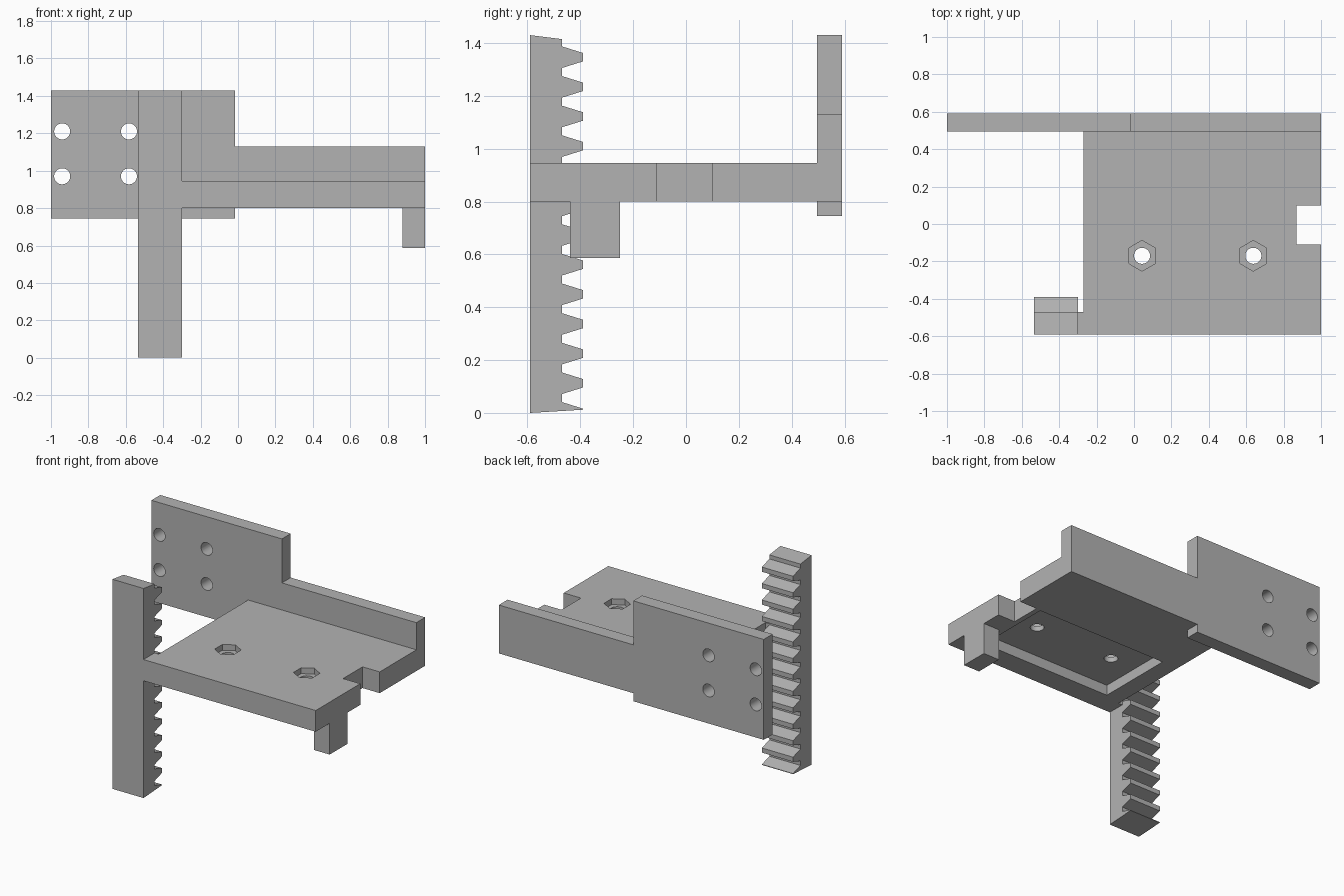
import bpy, bmesh, math
from mathutils import Vector

cube = bpy.data.objects.get("Cube")
if cube:
    bpy.data.objects.remove(cube, do_unlink=True)

grey = bpy.data.materials.new("plain grey")
grey.use_nodes = True
colour = (0.45, 0.45, 0.45, 1)
grey.diffuse_color = colour
grey.node_tree.nodes["Principled BSDF"].inputs["Base Color"].default_value = colour

# Map a 2D profile and a depth to 3D, by extrusion axis
PLACE = {
    "x": lambda a, b, d: (d, a, b),
    "y": lambda a, b, d: (a, d, b),
    "z": lambda a, b, d: (a, b, d),
}


def prism(name, profile, axis, start, end):
    """Extrude a closed profile along an axis."""
    bm = bmesh.new()
    place = PLACE[axis]
    face = bm.faces.new([bm.verts.new(place(a, b, start)) for a, b in profile])
    new = bmesh.ops.extrude_face_region(bm, geom=[face])["geom"]
    shift = Vector(place(0, 0, end - start))
    bmesh.ops.translate(bm, verts=[v for v in new if isinstance(v, bmesh.types.BMVert)], vec=shift)
    bmesh.ops.recalc_face_normals(bm, faces=bm.faces)
    mesh = bpy.data.meshes.new(name)
    bm.to_mesh(mesh)
    bm.free()
    mesh.materials.append(grey)
    obj = bpy.data.objects.new(name, mesh)
    bpy.context.collection.objects.link(obj)
    return obj


def rect(a0, a1, b0, b1):
    return [(a0, b0), (a1, b0), (a1, b1), (a0, b1)]


def ring(a, b, radius, sides):
    """Regular polygon with a corner pointing along the second axis."""
    angles = [math.pi / 2 + math.tau * i / sides for i in range(sides)]
    return [(a + radius * math.cos(t), b + radius * math.sin(t)) for t in angles]


def cut(target, cutter):
    cutter.hide_render = True
    cutter.hide_viewport = True
    cutter.display_type = "WIRE"
    mod = target.modifiers.new(cutter.name, "BOOLEAN")
    mod.operation = "DIFFERENCE"
    mod.solver = "EXACT"
    mod.object = cutter


def apply_cuts(target):
    """Bake the cuts and drop the cutters."""
    cutters = [m.object for m in target.modifiers]
    for c in cutters:
        c.hide_viewport = False
    bpy.context.view_layer.update()
    graph = bpy.context.evaluated_depsgraph_get()
    mesh = bpy.data.meshes.new_from_object(target.evaluated_get(graph))
    target.modifiers.clear()
    target.data = mesh
    for c in cutters:
        bpy.data.objects.remove(c, do_unlink=True)
    bpy.context.view_layer.objects.active = target
    target.select_set(True)
    bpy.ops.object.shade_smooth_by_angle(angle=math.radians(30))
    target.select_set(False)


FRONT, ROOT, TIP = -0.59, -0.47, -0.39
BOTTOM, TOP = 0.80, 0.945
WALL = 0.495
HOLE = 0.043

# Toothed rack
teeth = [(FRONT, 0), (TIP, 0.012), (TIP, 0.016), (ROOT, 0.041)]
for i in range(1, 13):
    z = i * 0.1122
    teeth += [(ROOT, z - 0.041), (TIP, z - 0.016), (TIP, z + 0.016), (ROOT, z + 0.041)]
teeth += [(ROOT, 1.415), (FRONT, 1.43)]
prism("toothed_rack", teeth, "x", -0.535, -0.30)

# Base plate with a side notch and a short link to the rack
outline = [(-0.30, FRONT), (1, FRONT), (1, -0.11), (0.87, -0.11), (0.87, 0.10),
           (1, 0.10), (1, WALL), (-0.27, WALL), (-0.27, ROOT), (-0.30, ROOT)]
plate = prism("base_plate", outline, "z", BOTTOM, TOP)
# Shallow pocket underneath
cut(plate, prism("pocket_cutter", rect(-0.15, 0.835, -0.44, 0.095), "z", 0.7, 0.87))
# Bolt holes with hexagonal nut recesses
for x in (0.043, 0.638):
    cut(plate, prism("nut_cutter", ring(x, -0.17, 0.082, 6), "z", 0.905, 1.1))
    cut(plate, prism("bolt_cutter", ring(x, -0.17, HOLE, 32), "z", 0.6, 1.2))
apply_cuts(plate)

# Back wall with a taller mounting end
wall_outline = [(-1, 0.745), (-0.015, 0.745), (-0.015, BOTTOM), (1, BOTTOM),
                (1, 1.13), (-0.015, 1.13), (-0.015, 1.43), (-1, 1.43)]
wall = prism("back_wall", wall_outline, "y", WALL, 0.59)
for x in (-0.94, -0.583):
    for z in (0.97, 1.21):
        cut(wall, prism("screw_cutter", ring(x, z, HOLE, 32), "y", 0.3, 0.8))
apply_cuts(wall)

# Stop block under the plate
prism("stop_block", rect(0.88, 1, -0.44, -0.25), "z", 0.587, BOTTOM)
